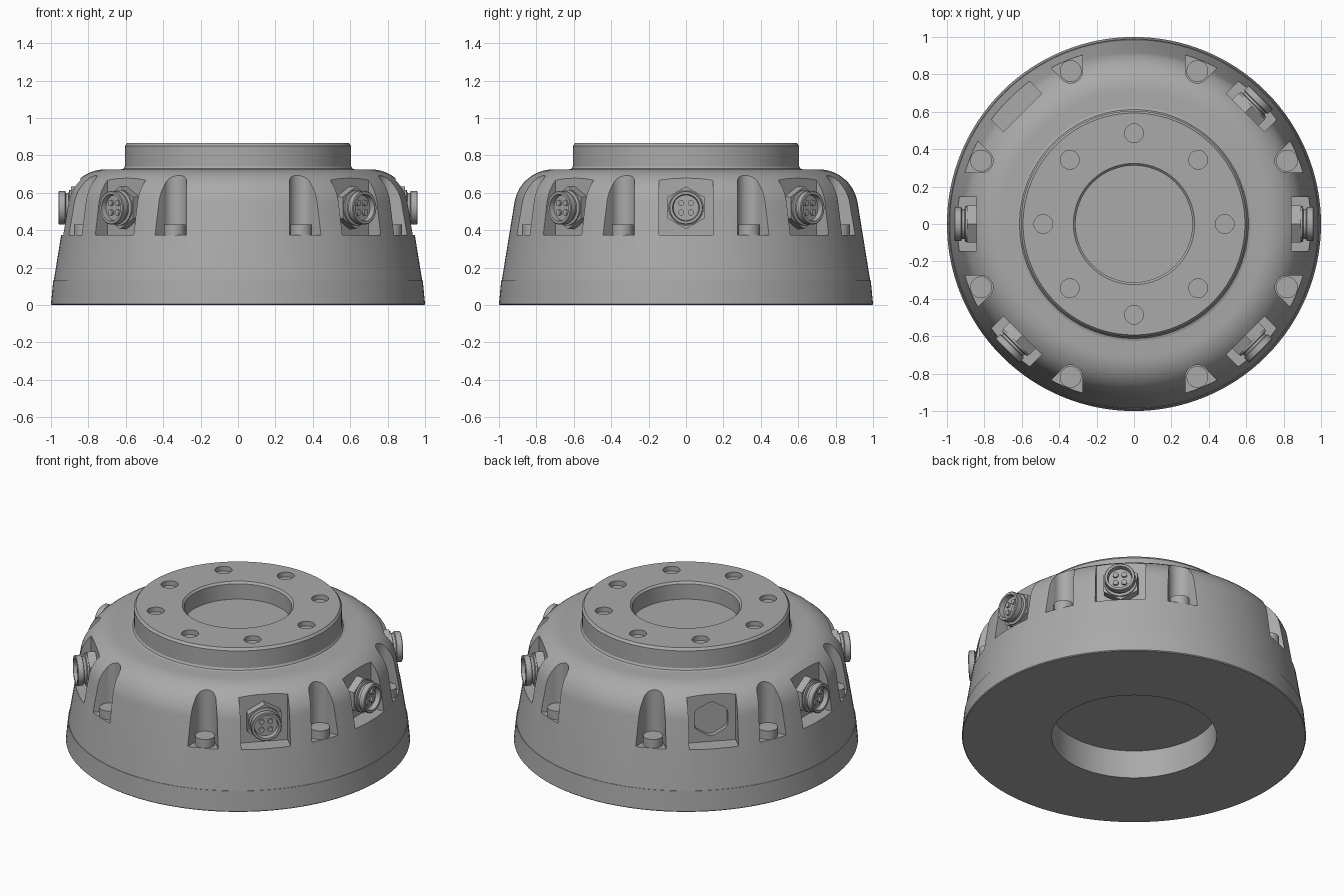
import bpy, bmesh
from math import sin, cos, pi, radians, tau
from mathutils import Matrix

cube = bpy.data.objects.get("Cube")
if cube:
    bpy.data.objects.remove(cube, do_unlink=True)

grey = bpy.data.materials.new("metal grey")
grey.use_nodes = True
grey.diffuse_color = (0.4, 0.4, 0.4, 1)
grey.node_tree.nodes["Principled BSDF"].inputs["Base Color"].default_value = grey.diffuse_color

PLANE = 0.842    # distance of the connector seats from the axis
PORT_Z = 0.52    # height of the connector axes
FLOOR = 0.375    # floor of all side pockets


def lathe(bm, profile, steps=128, matrix=Matrix()):
    """Revolve an (r, z) profile about z."""
    part = bmesh.new()
    verts = [part.verts.new((r, 0, z)) for r, z in profile]
    edges = [part.edges.new(pair) for pair in zip(verts, verts[1:])]
    bmesh.ops.spin(part, geom=verts + edges, cent=(0, 0, 0), axis=(0, 0, 1),
                   angle=tau, steps=steps)
    merge(bm, part, matrix)


def prism(bm, outline, z0, z1, matrix=Matrix()):
    """Extrude an (x, y) outline from z0 to z1."""
    part = bmesh.new()
    low = [part.verts.new((x, y, z0)) for x, y in outline]
    high = [part.verts.new((x, y, z1)) for x, y in outline]
    part.faces.new(low)
    part.faces.new(high)
    for i in range(len(low)):
        j = (i + 1) % len(low)
        part.faces.new((low[i], low[j], high[j], high[i]))
    merge(bm, part, matrix)


def merge(bm, part, matrix):
    bmesh.ops.remove_doubles(part, verts=part.verts, dist=1e-5)
    bmesh.ops.recalc_face_normals(part, faces=part.faces)
    part.transform(matrix)
    mesh = bpy.data.meshes.new("temporary")
    part.to_mesh(mesh)
    part.free()
    bm.from_mesh(mesh)
    bpy.data.meshes.remove(mesh)


def circle(radius, n=32, x=0, y=0):
    return [(x + radius * cos(tau * i / n), y + radius * sin(tau * i / n)) for i in range(n)]


def finish(name, bm, cutters=()):
    """Turn a bmesh into an object, cut it and shade it."""
    mesh = bpy.data.meshes.new(name)
    bm.to_mesh(mesh)
    bm.free()
    mesh.materials.append(grey)
    obj = bpy.data.objects.new(name, mesh)
    bpy.context.collection.objects.link(obj)
    bpy.ops.object.select_all(action="DESELECT")
    obj.select_set(True)
    bpy.context.view_layer.objects.active = obj
    for cutter in cutters:
        mod = obj.modifiers.new("cut", "BOOLEAN")
        mod.operation, mod.solver, mod.object = "DIFFERENCE", "EXACT", cutter
        bpy.ops.object.modifier_apply(modifier=mod.name)
        bpy.data.objects.remove(cutter, do_unlink=True)
    bpy.ops.object.shade_smooth_by_angle(angle=radians(25))
    return obj


def around(degrees):
    return Matrix.Rotation(radians(degrees), 4, "Z")


def port(degrees):
    """Frame of a connector: local z points outwards, local x down."""
    return (around(degrees) @ Matrix.Translation((PLANE, 0, PORT_Z))
            @ Matrix.Rotation(pi / 2, 4, "Y"))


screw_angles = [22.5 + 45 * i for i in range(8)]
port_angles = [0, 45, 180, 225, 315]
blank_angle = 135

# Base ring
bm = bmesh.new()
lathe(bm, [(0.48, 0), (0.995, 0), (1, 0.005), (0.988, 0.13), (0.48, 0.13), (0.48, 0)])
finish("base_ring", bm)

# Side pockets: flared screw recesses and flat connector seats
bm = bmesh.new()
arc = [(0.885 + 0.064 * cos(a), 0.064 * sin(a))
       for a in [radians(100 + 10 * i) for i in range(17)]]
for a in screw_angles:
    prism(bm, arc + [(1.05, -0.135), (1.05, 0.135)], FLOOR, 0.9, around(a))
for a in port_angles + [blank_angle]:
    prism(bm, [(PLANE, -0.145), (1.1, -0.145), (1.1, 0.145), (PLANE, 0.145)],
          FLOOR, 0.9, around(a))
pockets = finish("pocket_cutter", bm)

# Rounded hexagonal socket in the unused seat
bm = bmesh.new()
socket = []
for i in range(60):
    a = tau * i / 60
    r = min(0.106, 0.099 / cos((a % (pi / 3)) - pi / 6))
    socket.append((r * cos(a), r * sin(a)))
prism(bm, socket, -0.03, 0.05, port(blank_angle))
blank_socket = finish("socket_cutter", bm)

# Domed housing
bm = bmesh.new()
shoulder = [(0.71 + 0.21 * cos(radians(a)), 0.515 + 0.21 * sin(radians(a)))
            for a in range(10, 91, 8)]
lathe(bm, [(0, 0.18), (0.48, 0.18), (0.48, 0.13), (0.985, 0.13)] + shoulder + [(0, 0.725)])
finish("housing", bm, [pockets, blank_socket])

# Mounting flange with a blind bore and bolt holes
bm = bmesh.new()
for i in range(8):
    prism(bm, circle(0.05, x=0.485), 0.835, 0.9, around(45 * i))
holes = finish("bolt_hole_cutter", bm)
bm = bmesh.new()
lathe(bm, [(0, 0.715), (0.625, 0.715), (0.625, 0.725), (0.612, 0.729), (0.605, 0.74),
           (0.605, 0.85), (0.593, 0.865), (0.324, 0.865), (0.312, 0.853),
           (0.312, 0.755), (0, 0.755)])
finish("mounting_flange", bm, [holes])

# Screw heads in the recesses
bm = bmesh.new()
for a in screw_angles:
    prism(bm, circle(0.058, x=0.885), FLOOR - 0.01, 0.43, around(a))
finish("screw_heads", bm)

# Connectors: hex nut, threaded sleeve with a socket, four pins
for number, a in enumerate(port_angles, 1):
    frame = port(a)
    bm = bmesh.new()
    prism(bm, circle(0.114, 6), -0.01, 0.05, frame)
    lathe(bm, [(0, -0.01), (0.095, -0.01), (0.095, 0.06), (0.08, 0.064), (0.08, 0.078),
               (0.09, 0.082), (0.09, 0.114), (0.086, 0.118), (0.072, 0.118),
               (0.068, 0.088), (0, 0.088)], 40, frame)
    for i in range(4):
        pin = pi / 4 + pi / 2 * i
        prism(bm, circle(0.016, 16, 0.036 * cos(pin), 0.036 * sin(pin)), 0.08, 0.1, frame)
    finish(f"connector_{number}", bm)
